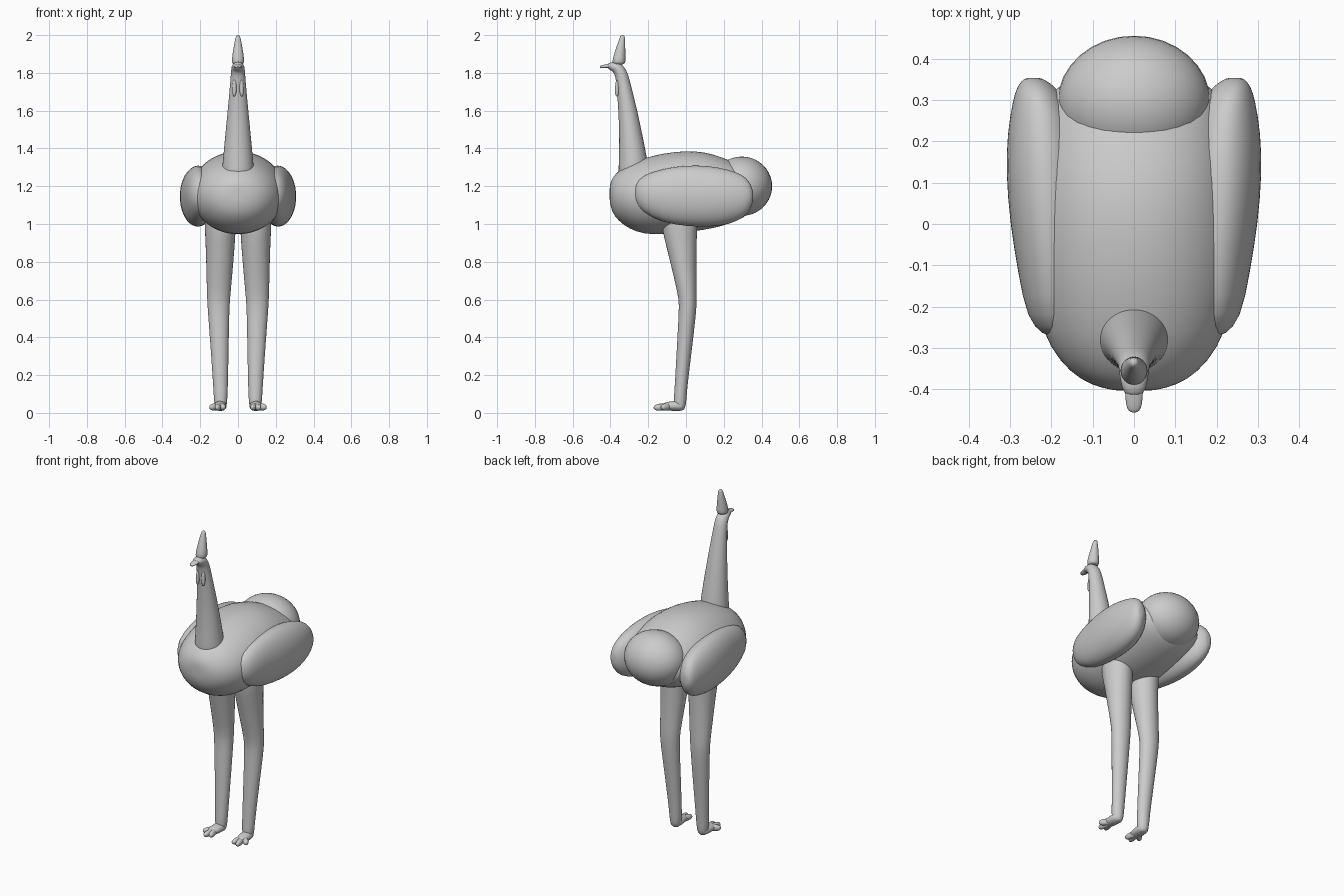
import bpy, bmesh, math
from mathutils import Vector


def finish(bm, name, level=1):
    bmesh.ops.recalc_face_normals(bm, faces=bm.faces)
    me = bpy.data.meshes.new(name)
    bm.to_mesh(me)
    bm.free()
    for p in me.polygons:
        p.use_smooth = True
    ob = bpy.data.objects.new(name, me)
    bpy.context.collection.objects.link(ob)
    if level:
        sub = ob.modifiers.new("smooth", 'SUBSURF')
        sub.levels = sub.render_levels = level
    return ob


def loft(name, rings, flat=None, n=24, level=1):
    """Rings are (x, y, z, half_width, half_depth). flat='y'/'z' fixes the ring plane normal."""
    bm = bmesh.new()
    pts = [Vector(r[:3]) for r in rings]
    loops = []
    for i, r in enumerate(rings):
        if flat:
            t = Vector((0, 1, 0)) if flat == 'y' else Vector((0, 0, 1))
        else:
            t = (pts[min(i + 1, len(pts) - 1)] - pts[max(i - 1, 0)]).normalized()
        u = (Vector((1, 0, 0)) - t * t.x).normalized()
        v = t.cross(u)
        loops.append([bm.verts.new(pts[i] + u * r[3] * math.cos(a) + v * r[4] * math.sin(a))
                      for a in (2 * math.pi * k / n for k in range(n))])
    for a, b in zip(loops, loops[1:]):
        for k in range(n):
            bm.faces.new((a[k], a[(k + 1) % n], b[(k + 1) % n], b[k]))
    # rounded ends close with a fan
    for lp, p in ((loops[0], pts[0]), (loops[-1], pts[-1])):
        c = bm.verts.new(p)
        for k in range(n):
            bm.faces.new((lp[k], lp[(k + 1) % n], c))
    return finish(bm, name, level)


def ball(name, loc, size):
    bm = bmesh.new()
    bmesh.ops.create_uvsphere(bm, u_segments=32, v_segments=20, radius=1)
    bmesh.ops.scale(bm, vec=size, verts=bm.verts)
    bmesh.ops.translate(bm, vec=loc, verts=bm.verts)
    return finish(bm, name, 0)


# Plump body, lofted front to back from (y, bottom, top, half width)
body = [(-.404, 1.11, 1.21, .05), (-.39, 1.06, 1.245, .105), (-.36, 1.018, 1.28, .155),
        (-.30, .972, 1.322, .205), (-.22, .945, 1.35, .235), (-.12, .943, 1.376, .25),
        (0, .955, 1.389, .25), (.10, .968, 1.383, .245), (.20, .99, 1.352, .23),
        (.28, 1.02, 1.315, .215), (.33, 1.05, 1.28, .195), (.36, 1.09, 1.24, .14),
        (.37, 1.13, 1.2, .07)]
loft("body", [(0, y, (b + t) / 2, w, (t - b) / 2) for y, b, t, w in body], 'y', 32)

# Round tail
ball("tail", (0, .295, 1.2), (.185, .161, .157))

# Neck curving forward into the head
loft("neck_and_head", [(0, -.275, 1.22, .09, .087), (0, -.277, 1.30, .084, .08),
                       (0, -.29, 1.45, .070, .063), (0, -.308, 1.6, .055, .05),
                       (0, -.328, 1.72, .044, .039), (0, -.338, 1.78, .039, .035),
                       (0, -.355, 1.822, .036, .034), (0, -.385, 1.836, .033, .027),
                       (0, -.41, 1.836, .024, .016), (0, -.416, 1.836, .012, .008)])
# Beak
loft("beak", [(0, -.39, 1.838, .024, .014), (0, -.425, 1.835, .021, .010),
              (0, -.448, 1.832, .018, .008), (0, -.456, 1.830, .008, .005)], n=16)
# Casque on top of the head
loft("casque", [(0, -.356, 1.845, .034, .036), (0, -.355, 1.875, .033, .034),
                (0, -.346, 1.93, .024, .025), (0, -.339, 1.975, .016, .016),
                (0, -.336, 1.994, .011, .012), (0, -.336, 2.0, .005, .005)], 'z')

# Paired parts
for s, side in ((1, "left"), (-1, "right")):
    wing = [(.19, -.27, 1.16, .03, .05), (.195, -.23, 1.16, .065, .10),
            (.202, -.12, 1.15, .079, .145), (.208, 0, 1.15, .093, .163),
            (.214, .12, 1.146, .097, .164), (.218, .22, 1.143, .09, .148),
            (.228, .30, 1.145, .066, .118), (.238, .335, 1.147, .045, .08),
            (.244, .354, 1.147, .022, .035)]
    loft("wing_" + side, [(s * r[0],) + r[1:] for r in wing], 'y')

    leg = [(.094, -.035, 1.08, .085, .1), (.094, -.035, .98, .083, .095),
           (.094, -.024, .88, .077, .08), (.099, -.005, .72, .068, .06),
           (.103, .010, .60, .061, .047), (.103, .009, .54, .057, .047),
           (.096, -.012, .3, .046, .039), (.092, -.028, .12, .038, .033),
           (.092, -.032, .06, .035, .034), (.092, -.034, .025, .03, .03),
           (.092, -.036, .012, .018, .02)]
    loft("leg_" + side, [(s * r[0],) + r[1:] for r in leg], 'z')

    # Foot and three toes
    loft("foot_" + side, [(s * .092, -.01, .034, .02, .015), (s * .092, -.025, .036, .034, .028),
                          (s * .096, -.07, .037, .036, .027), (s * .1, -.115, .034, .033, .021),
                          (s * .102, -.13, .033, .015, .01)], n=16)
    for i, (x, y, z) in enumerate(((.077, -.155, .03), (.11, -.162, .028), (.143, -.125, .03))):
        base = Vector((s * .096, -.075, .034))
        tip = Vector((s * x, y, z))
        rings = []
        for f, r in ((0, .019), (.5, .02), (.85, .019), (1.04, .013), (1.1, .006)):
            rings.append((*base.lerp(tip, f), r * .9, r))
        loft(f"toe_{side}_{i + 1}", rings, n=12)

    # Throat wattle
    loft("wattle_" + side, [(s * .017, -.357, 1.77, .005, .006), (s * .018, -.363, 1.755, .010, .011),
                            (s * .019, -.365, 1.71, .012, .012), (s * .020, -.366, 1.685, .010, .010),
                            (s * .020, -.366, 1.676, .004, .004)], 'z', n=12)
